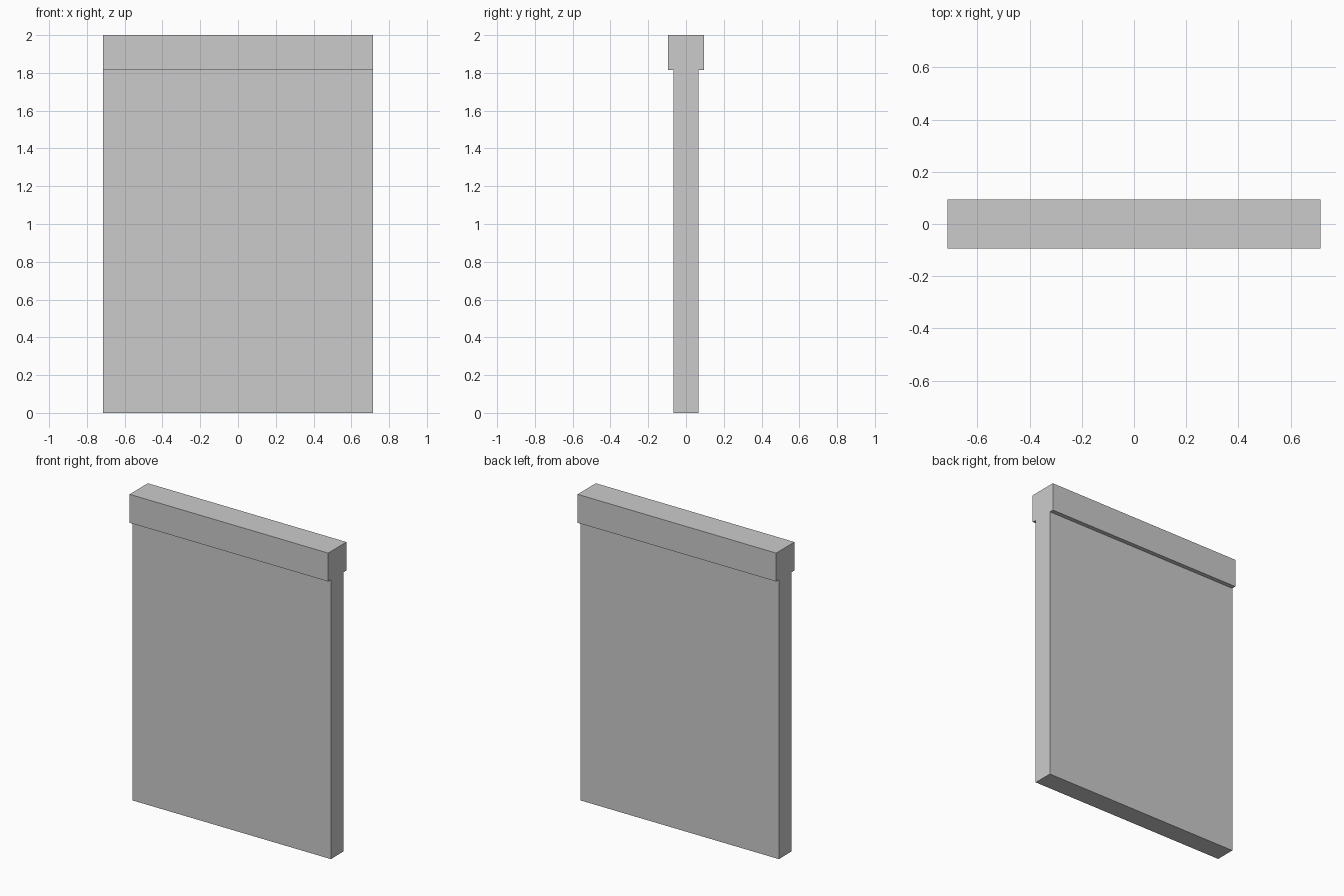
import bpy
import bmesh

if "Cube" in bpy.data.objects:
    bpy.data.objects.remove(bpy.data.objects["Cube"])

HALF_LENGTH = 0.714
HALF_WALL, HALF_CAP = 0.066, 0.094
CAP_BOTTOM, TOP = 1.815, 2.0

# Half of the T-shaped cross-section (y, z), mirrored across y = 0
half = [(HALF_WALL, 0), (HALF_WALL, CAP_BOTTOM), (HALF_CAP, CAP_BOTTOM), (HALF_CAP, TOP)]
profile = half + [(-y, z) for y, z in reversed(half)]

# Straight wall with an overhanging cap, extruded along x
bm = bmesh.new()
end = bm.faces.new([bm.verts.new((-HALF_LENGTH, y, z)) for y, z in profile])
extruded = bmesh.ops.extrude_face_region(bm, geom=[end], use_keep_orig=True)
verts = [g for g in extruded["geom"] if isinstance(g, bmesh.types.BMVert)]
bmesh.ops.translate(bm, verts=verts, vec=(2 * HALF_LENGTH, 0, 0))
bmesh.ops.recalc_face_normals(bm, faces=bm.faces)

mesh = bpy.data.meshes.new("capped_wall")
bm.to_mesh(mesh)
bm.free()
bpy.context.collection.objects.link(bpy.data.objects.new("capped_wall", mesh))
